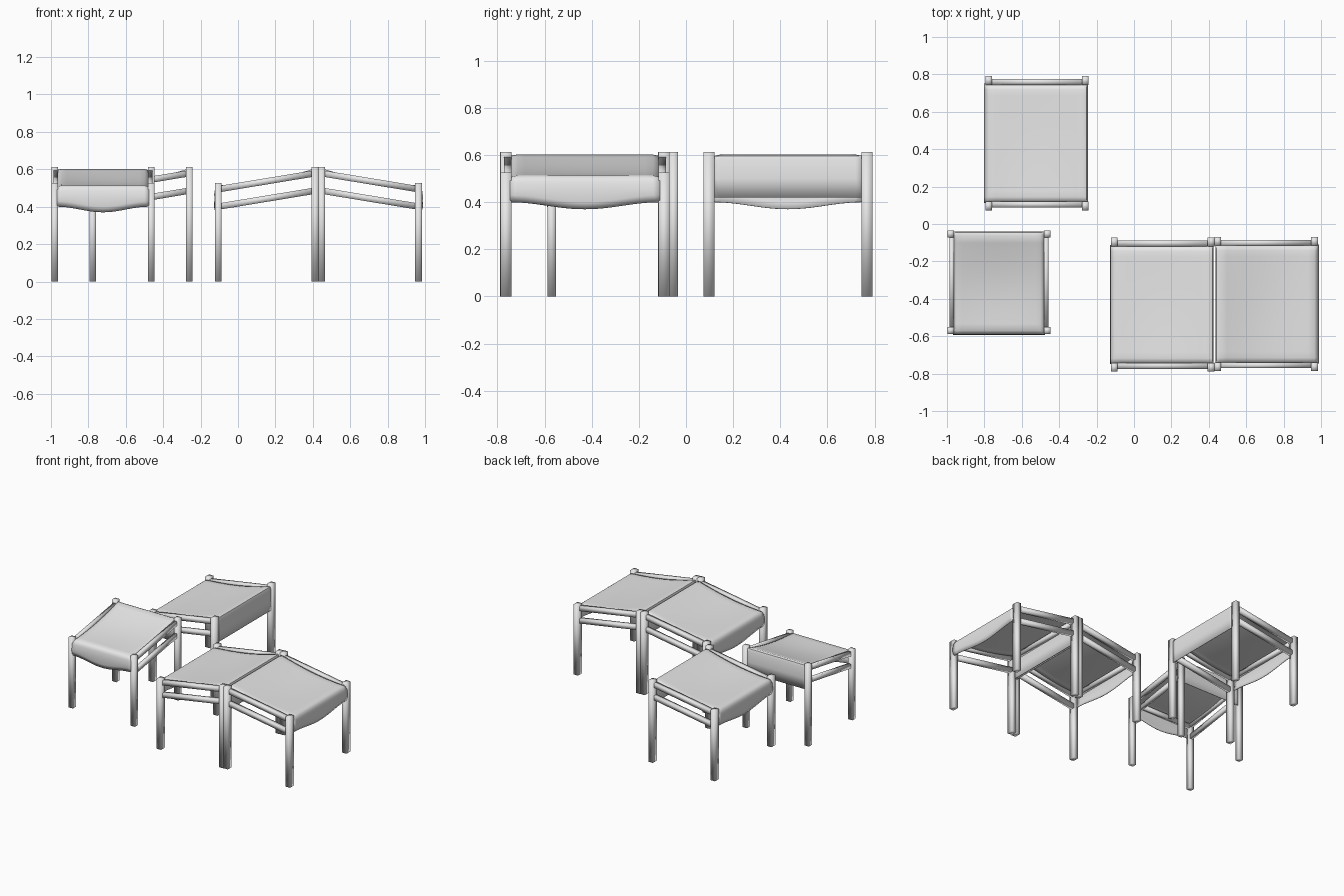
import bpy
import bmesh
import math
from mathutils import Matrix, Vector

cube = bpy.data.objects.get("Cube")
if cube:
    bpy.data.objects.remove(cube, do_unlink=True)

grey = bpy.data.materials.new("plain_grey")
grey.use_nodes = True
grey.diffuse_color = (0.8, 0.8, 0.8, 1)
grey.node_tree.nodes["Principled BSDF"].inputs["Base Color"].default_value = (0.8, 0.8, 0.8, 1)

SPAN = 0.517          # low legs to high legs
HALF = 0.258          # half distance between legs across the slope
SLOPE = 0.085 / SPAN


def add_object(name, bm, matrix):
    """Turn a bmesh built in table space into a placed object."""
    bm.transform(matrix)
    bmesh.ops.recalc_face_normals(bm, faces=bm.faces)
    mesh = bpy.data.meshes.new(name)
    bm.to_mesh(mesh)
    bm.free()
    mesh.materials.append(grey)
    for face in mesh.polygons:
        face.use_smooth = True
    obj = bpy.data.objects.new(name, mesh)
    bpy.context.collection.objects.link(obj)
    return obj


def bar(name, matrix, size, centre, slope=0.0):
    """Box bar, optionally sheared so that it climbs along x."""
    bm = bmesh.new()
    bmesh.ops.create_cube(bm, size=1)
    for v in bm.verts:
        v.co = Vector(a * b for a, b in zip(v.co, size))
        v.co.z += slope * v.co.x
        v.co += Vector(centre)
    return add_object(name, bm, matrix)


def cloth_profile(t):
    """Side outline of the cloth, from the low wavy hem to the high straight hem."""
    hem = 0.385 - 0.015 * math.cos(2 * math.pi * t)
    outline = [(-0.016, hem), (-0.024, hem + 0.03), (-0.024, 0.455),
               (-0.02, 0.485), (-0.014, 0.503), (0.0, 0.514)]
    steps = 14
    for i in range(1, steps):
        s = i / steps
        sag = 0.022 * math.sin(math.pi * s) * (0.7 + 0.3 * math.cos(math.pi * t))
        outline.append((s * 0.505, 0.514 + 0.086 * s - sag))
    outline += [(0.508, 0.602), (0.524, 0.597), (0.53, 0.58), (0.53, 0.5), (0.53, 0.42)]
    return outline


def cloth(name, matrix):
    bm = bmesh.new()
    columns = 20
    rows = []
    for i in range(columns + 1):
        t = i / columns - 0.5
        # side edges roll down a little
        drop = 0.008 if abs(t) == 0.5 else 0
        row = [bm.verts.new((x, t * 0.49, z - (drop if 0 <= x < 0.52 else 0)))
               for x, z in cloth_profile(t)]
        rows.append(row)
    for a, b in zip(rows, rows[1:]):
        for j in range(len(a) - 1):
            bm.faces.new((a[j], a[j + 1], b[j + 1], b[j]))
    obj = add_object(name, bm, matrix)
    thick = obj.modifiers.new("thickness", 'SOLIDIFY')
    thick.thickness = 0.004
    bpy.ops.object.select_all(action='DESELECT')
    obj.select_set(True)
    bpy.context.view_layer.objects.active = obj
    bpy.ops.object.shade_smooth_by_angle(angle=math.radians(50))


def table(name, x, y, turn, widen):
    """Sloping table: low legs at the origin, high legs along local +x."""
    m = (Matrix.Translation((x, y, 0)) @ Matrix.Rotation(math.radians(turn), 4, 'Z')
         @ Matrix.Diagonal((1, widen, 1, 1)))
    for side, s in (("a", -1), ("b", 1)):
        for end, lx, h in (("low", 0, 0.527), ("high", SPAN, 0.613)):
            bar(f"{name}_{end}_leg_{side}", m, (0.036, 0.036, h), (lx, s * HALF, h / 2))
        for level, z in (("upper", 0.536), ("lower", 0.443)):
            bar(f"{name}_{level}_rail_{side}", m, (SPAN, 0.024, 0.034),
                (SPAN / 2, s * 0.252, z), SLOPE)
    # cross bars that carry the cloth
    bar(name + "_low_crossbar", m, (0.026, 2 * HALF, 0.03), (0.004, 0, 0.487))
    bar(name + "_high_crossbar", m, (0.026, 2 * HALF, 0.03), (SPAN - 0.006, 0, 0.575))
    cloth(name + "_cloth", m)


table("paired_table_right", -0.105, -0.431, 0, 1.3)
table("paired_table_left", 0.965, -0.428, 180, 1.3)
table("back_table", -0.777, 0.432, 0, 1.3)
table("small_table", -0.722, -0.57, 90, 1.0)
